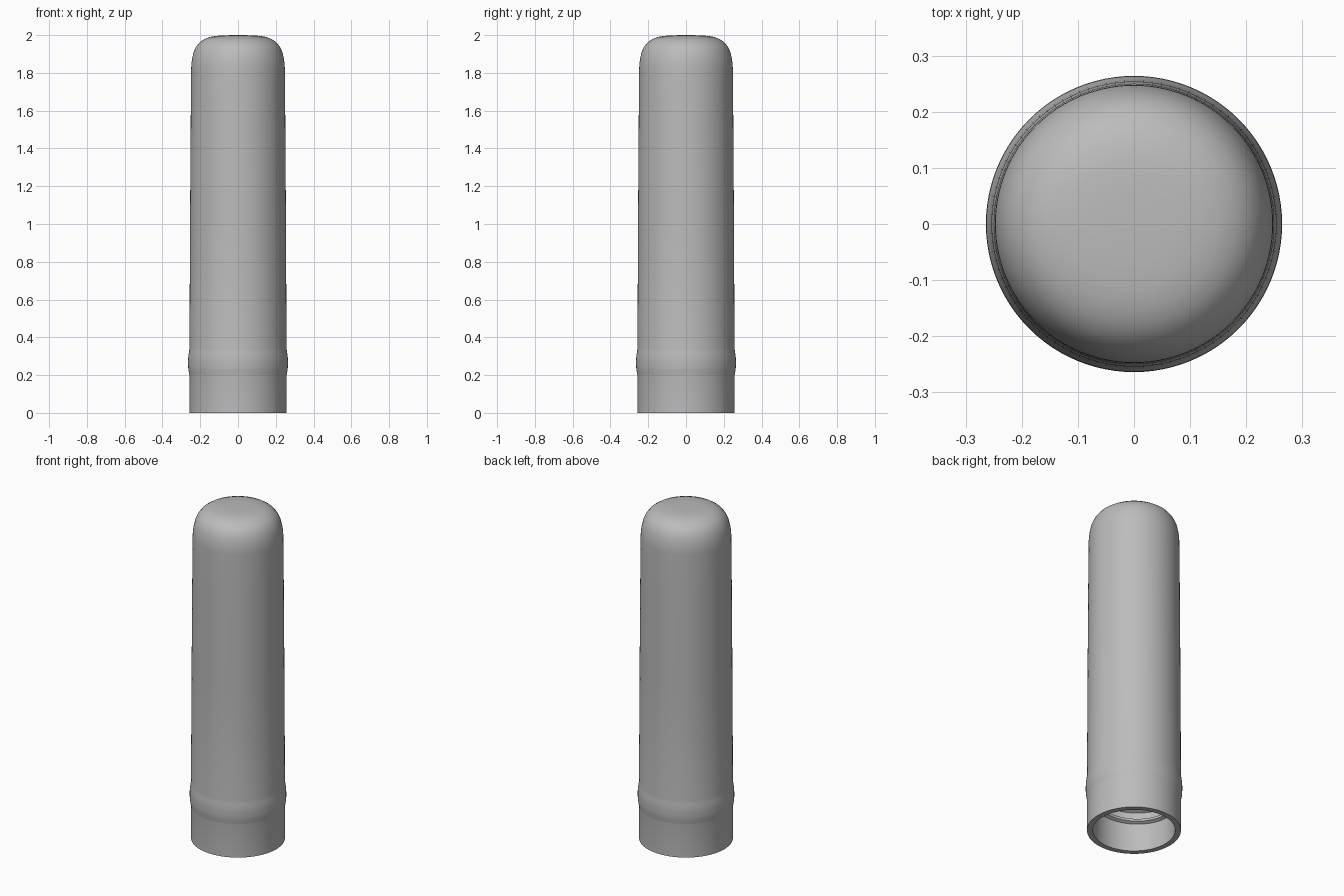
import bpy, math

cube = bpy.data.objects.get("Cube")
if cube:
    bpy.data.objects.remove(cube)

grey = bpy.data.materials.new("plain grey")
grey.use_nodes = True
COLOUR = (0.5, 0.5, 0.5, 1)
grey.diffuse_color = COLOUR
grey.node_tree.nodes["Principled BSDF"].inputs["Base Color"].default_value = COLOUR


def make(name, verts, faces, angle):
    mesh = bpy.data.meshes.new(name)
    mesh.from_pydata(verts, [], faces)
    mesh.materials.append(grey)
    obj = bpy.data.objects.new(name, mesh)
    bpy.context.collection.objects.link(obj)
    bpy.ops.object.select_all(action='DESELECT')
    obj.select_set(True)
    bpy.context.view_layer.objects.active = obj
    bpy.ops.object.shade_smooth_by_angle(angle=math.radians(angle))
    return obj


def lathe(name, profile, sides=96):
    """Revolve (radius, height) points; both ends lie on the axis."""
    first, *rings, last = profile
    verts = [(r * math.cos(math.tau * i / sides), r * math.sin(math.tau * i / sides), z)
             for r, z in rings for i in range(sides)]
    verts += [(0, 0, first[1]), (0, 0, last[1])]
    a, b = len(verts) - 2, len(verts) - 1
    end = (len(rings) - 1) * sides
    faces = []
    for i in range(sides):
        j = (i + 1) % sides
        faces += [(a, j, i), (b, end + i, end + j)]
        for k in range(0, end, sides):
            faces.append((k + i, k + j, k + sides + j, k + sides + i))
    return make(name, verts, faces, 35)


# Hollow cap: inner ceiling, inner wall, rim, collar, tapered wall, domed top
inner = [(0, 1.95), (0.08, 1.945), (0.16, 1.92), (0.20, 1.87), (0.214, 1.80),
         (0.225, 0.35), (0.225, 0)]
outer = [(0.257, 0), (0.257, 0.195), (0.259, 0.21), (0.263, 0.23), (0.264, 0.25),
         (0.264, 0.28), (0.263, 0.30), (0.259, 0.325), (0.257, 0.34),
         (0.254, 1.0), (0.250, 1.6), (0.248, 1.82)]
dome = [(0.247, 1.845), (0.243, 1.875), (0.235, 1.91), (0.222, 1.938), (0.204, 1.961),
        (0.18, 1.978), (0.15, 1.99), (0.115, 1.996), (0.07, 1.999), (0, 2.0)]
lathe("cap_body", inner + outer + dome)


# Screw thread: a small trapezoid swept along a helix inside the mouth
def thread(name, start, pitch, turns, sides=72):
    section = [(0.226, -0.016), (0.206, -0.007), (0.206, 0.007), (0.226, 0.016)]
    steps = int(turns * sides)
    verts, faces = [], []
    for s in range(steps + 1):
        t = math.tau * s / sides
        fade = min(1, s / 8, (steps - s) / 8)
        for r, dz in section:
            r = 0.226 - (0.226 - r) * fade
            verts.append((r * math.cos(t), r * math.sin(t), start + pitch * s / sides + dz))
    for s in range(steps):
        for k in range(3):
            p = 4 * s + k
            faces.append((p, p + 4, p + 5, p + 1))
    make(name, verts, [f[::-1] for f in faces], 30)


thread("inner_thread", 0.14, 0.07, 2.5)
